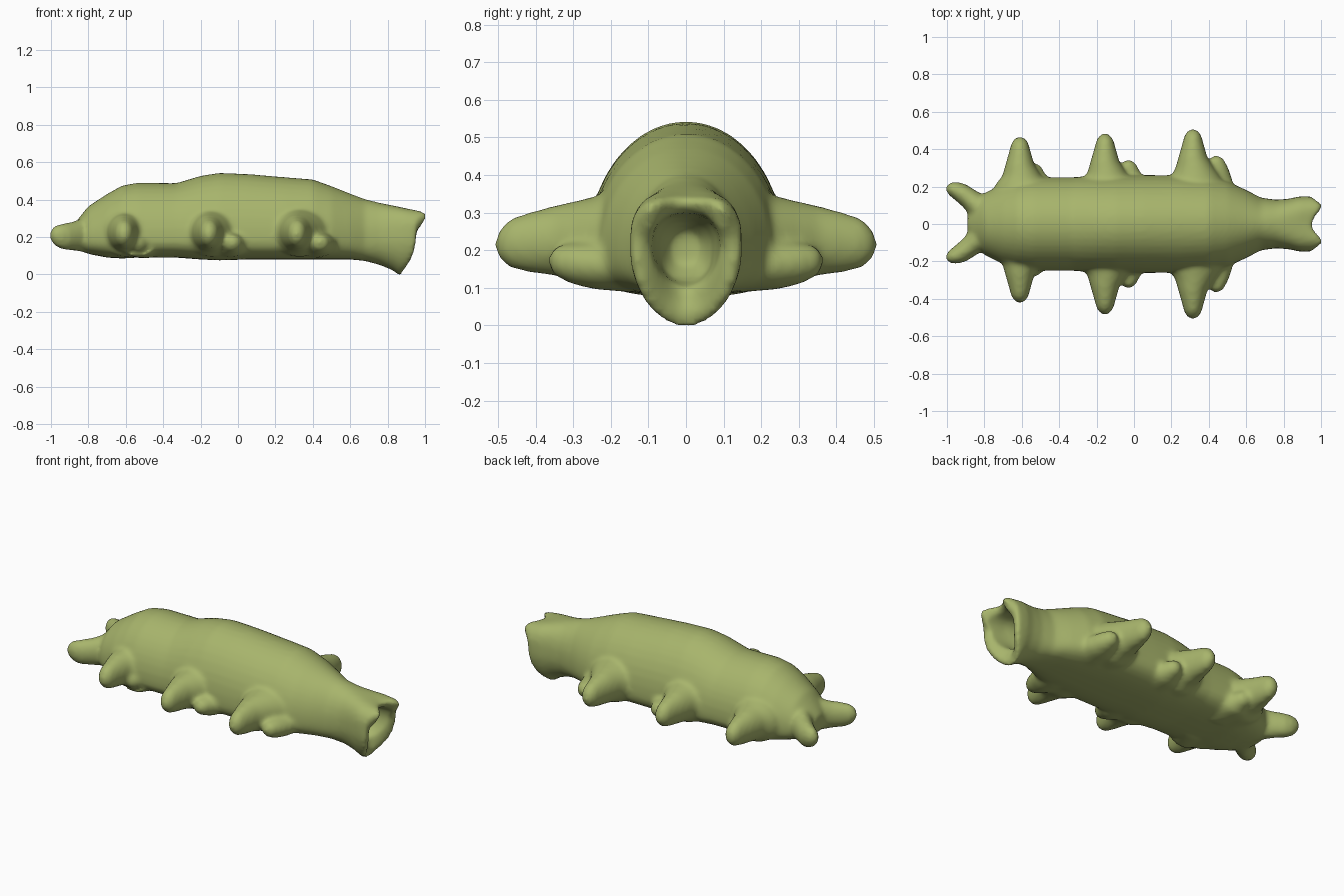
import bpy, bmesh, math

N = 40
bm = bmesh.new()


def loft(rings):
    """Skin a list of equal-length rings and close both ends."""
    vs = [[bm.verts.new(p) for p in r] for r in rings]
    faces = []
    for a, b in zip(vs, vs[1:]):
        for i in range(N):
            j = (i + 1) % N
            faces.append(bm.faces.new((a[i], a[j], b[j], b[i])))
    for r in (vs[0], vs[-1]):
        faces.append(bm.faces.new(r))
    bmesh.ops.recalc_face_normals(bm, faces=faces)


def spow(v, e):
    return math.copysign(abs(v) ** e, v)


def section(x, zb, zt, w, zc, up=2.0, low=2.8, rim=None):
    """Domed body section; up and low set the squareness of each half."""
    pts = []
    for i in range(N):
        t = 2 * math.pi * i / N
        c, s = math.cos(t), math.sin(t)
        e = 2 / (up if s >= 0 else low)
        y = w * spow(c, e)
        z = zc + (zt - zc if s >= 0 else zc - zb) * spow(s, e)
        pts.append((x + (rim(y, s) if rim else 0), y, z))
    return pts


def lip(y, s):
    """Wavy mouth edge: two upper bumps and a receding lower lip."""
    if s >= 0:
        return 0.055 * math.exp(-((abs(y) - 0.09) / 0.04) ** 2) * min(1, s * 2)
    return -0.075 * (-s) ** 2.5


# Body: x, bottom, top, half width, height of widest point
body = [(-0.89, 0.16, 0.25, 0.05, 0.20), (-0.86, 0.13, 0.29, 0.11, 0.20),
        (-0.80, 0.11, 0.365, 0.165, 0.20), (-0.70, 0.09, 0.43, 0.215, 0.20),
        (-0.62, 0.085, 0.475, 0.24, 0.20), (-0.54, 0.09, 0.49, 0.25, 0.20),
        (-0.33, 0.09, 0.488, 0.25, 0.20), (-0.20, 0.08, 0.527, 0.258, 0.20),
        (-0.10, 0.075, 0.543, 0.262, 0.20), (0.05, 0.08, 0.537, 0.262, 0.20),
        (0.25, 0.08, 0.52, 0.26, 0.20), (0.40, 0.08, 0.508, 0.25, 0.20),
        (0.50, 0.08, 0.472, 0.228, 0.20), (0.60, 0.08, 0.432, 0.182, 0.20),
        (0.68, 0.072, 0.402, 0.14, 0.20)]
rings = [section(*s) for s in body]
# Snout, mouth rim and hollow throat
rings += [section(0.76, 0.05, 0.382, 0.13, 0.20, 2.3, 2.2),
          section(0.83, 0.02, 0.368, 0.135, 0.20, 2.8, 2.0),
          section(0.88, -0.005, 0.357, 0.147, 0.20, 3.2, 1.9, lambda y, s: 0.25 * lip(y, s)),
          section(0.945, -0.005, 0.340, 0.150, 0.20, 3.4, 1.9, lip),
          section(0.955, 0.03, 0.325, 0.128, 0.20, 3.2, 1.9, lip),
          section(0.935, 0.085, 0.300, 0.092, 0.21, 2.6, 1.8, lip),
          section(0.86, 0.10, 0.295, 0.085, 0.21, 2.4, 1.8),
          section(0.78, 0.12, 0.28, 0.07, 0.21),
          section(0.72, 0.16, 0.25, 0.04, 0.21)]
loft(rings)


def limb(sections, side):
    """Sideways limb from y, x, z, x radius and z radius."""
    loft([[(x + rx * math.cos(2 * math.pi * i / N), side * y,
            z + rz * math.sin(2 * math.pi * i / N)) for i in range(N)]
          for y, x, z, rx, rz in sections])


# Six stubby walking legs, each with a lower shoulder behind it
for lx, tip_l, tip_r in ((-0.61, 0.465, 0.42), (-0.155, 0.482, 0.482), (0.315, 0.505, 0.505)):
    k = 0.6 if lx < -0.5 else 1.0
    for side, tip in ((1, tip_l), (-1, tip_r)):
        d = tip - 0.5
        limb([(0.10, lx + 0.02, 0.22, 0.18, 0.13), (0.23 + d / 2, lx + 0.015, 0.22, 0.145, 0.125),
              (0.29 + d, lx + 0.01, 0.225, 0.105, 0.105), (0.35 + d, lx, 0.225, 0.078, 0.092),
              (0.42 + d, lx, 0.22, 0.058, 0.078), (0.465 + d, lx, 0.218, 0.046, 0.064),
              (0.49 + d, lx, 0.216, 0.030, 0.040), (0.502 + d, lx, 0.215, 0.010, 0.014)], side)
        limb([(0.10, lx + 0.11, 0.16, 0.13, 0.075), (0.24, lx + 0.12 * k, 0.16, 0.09, 0.065),
              (0.30 + d, lx + 0.125 * k, 0.165, 0.062, 0.055),
              (0.345 + d, lx + 0.125 * k, 0.17, 0.038, 0.038),
              (0.36 + d, lx + 0.125 * k, 0.17, 0.012, 0.012)], side)

# Two rear legs splayed backwards
for side, shift in ((1, 0.0), (-1, -0.012)):
    path = [(-0.76, 0.03, 0.21, 0.10), (-0.83, 0.09, 0.21, 0.082), (-0.88, 0.135, 0.205, 0.070),
            (-0.93, 0.172, 0.202, 0.064), (-0.965, 0.190, 0.205, 0.054),
            (-0.99, 0.202, 0.21, 0.034), (-1.0, 0.207, 0.21, 0.010)]
    dx, dy = -0.78, 0.62
    loft([[(x - dy * 0.8 * r * math.cos(a), side * (y + shift - dx * -0.8 * r * math.cos(a)),
            z + 1.1 * r * math.sin(a))
           for a in (2 * math.pi * i / N for i in range(N))] for x, y, z, r in path])

mesh = bpy.data.meshes.new("body")
bm.to_mesh(mesh)
bm.free()
body_obj = bpy.data.objects.new("body", mesh)
bpy.context.collection.objects.link(body_obj)

# Moss green skin
skin = bpy.data.materials.new("moss green")
skin.diffuse_color = (0.39, 0.46, 0.15, 1)
mesh.materials.append(skin)

# Fuse the parts into one soft skin
fuse = body_obj.modifiers.new("fuse", "REMESH")
fuse.mode = "VOXEL"
fuse.voxel_size = 0.013
fuse.use_smooth_shade = True
soft = body_obj.modifiers.new("soften", "SMOOTH")
soft.factor = 0.5
soft.iterations = 7
